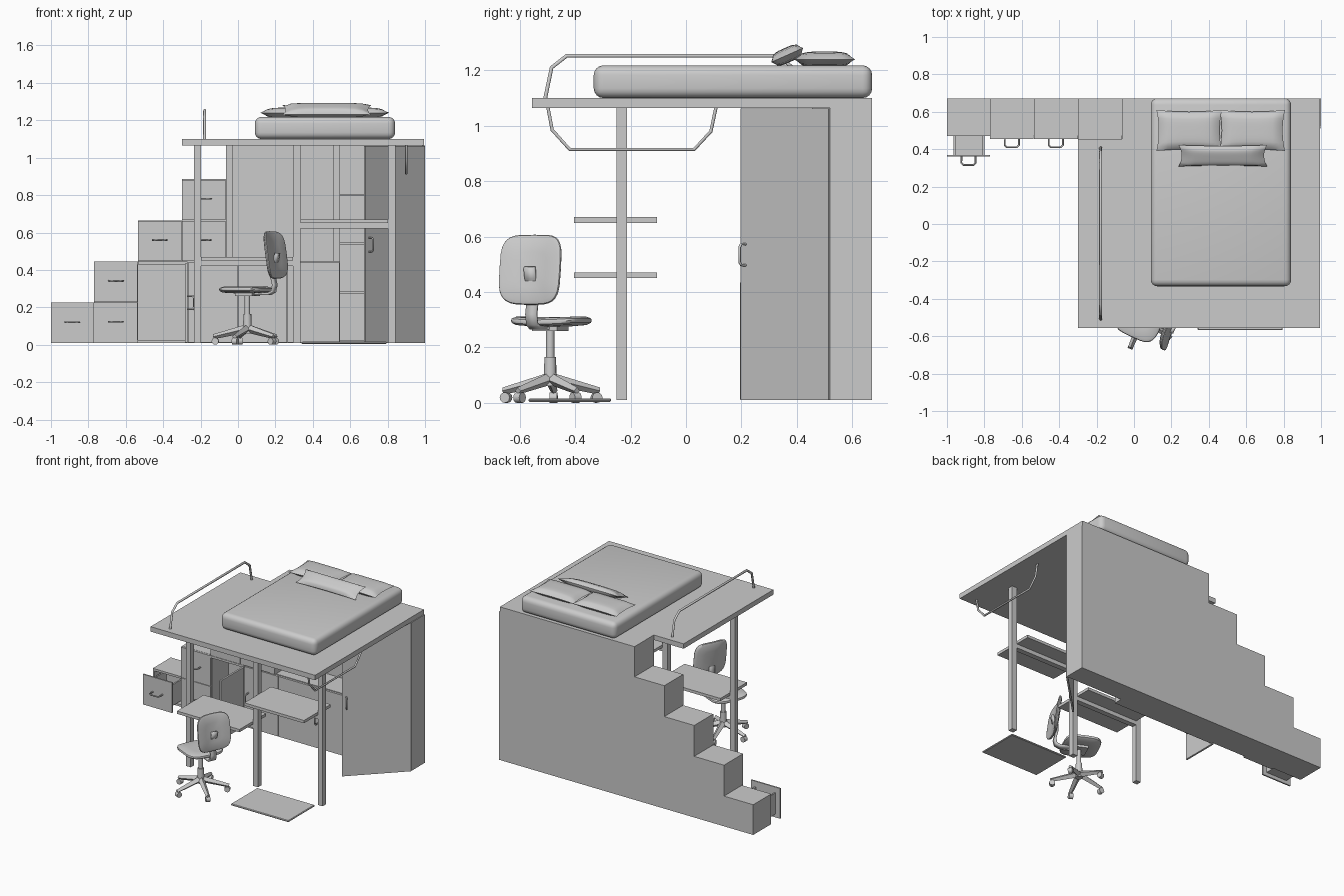
import bpy, bmesh, math
from mathutils import Matrix, Vector

if "Cube" in bpy.data.objects:
    bpy.data.objects.remove(bpy.data.objects["Cube"])

def finish(bm, name, smooth=False, m=None):
    bmesh.ops.recalc_face_normals(bm, faces=bm.faces)
    me = bpy.data.meshes.new(name)
    bm.to_mesh(me); bm.free()
    ob = bpy.data.objects.new(name, me)
    bpy.context.collection.objects.link(ob)
    if m: ob.matrix_world = m
    if smooth:
        bpy.ops.object.select_all(action='DESELECT')
        bpy.context.view_layer.objects.active = ob
        ob.select_set(True)
        bpy.ops.object.shade_smooth_by_angle(angle=math.radians(40))
    return ob

def box(name, x0, x1, y0, y1, z0, z1, bevel=0, seg=1, m=None):
    bm = bmesh.new()
    bmesh.ops.create_cube(bm, size=1, matrix=Matrix.Translation(((x0+x1)/2, (y0+y1)/2, (z0+z1)/2)) @ Matrix.Diagonal((x1-x0, y1-y0, z1-z0, 1)))
    if bevel:
        bmesh.ops.bevel(bm, geom=bm.edges[:], offset=bevel, segments=seg, profile=.5, affect='EDGES')
    return finish(bm, name, seg > 1, m)

def prism(name, pts, d):
    bm = bmesh.new()
    f = bm.faces.new([bm.verts.new(p) for p in pts])
    r = bmesh.ops.extrude_face_region(bm, geom=[f])
    bmesh.ops.translate(bm, vec=d, verts=[v for v in r['geom'] if isinstance(v, bmesh.types.BMVert)])
    return finish(bm, name)

def rod(name, a, b, r0, r1, n=12, m=None):
    a, b = Vector(a), Vector(b)
    bm = bmesh.new()
    t = Matrix.Translation((a+b)/2) @ (b-a).to_track_quat('Z', 'Y').to_matrix().to_4x4()
    bmesh.ops.create_cone(bm, cap_ends=True, segments=n, radius1=r0, radius2=r1, depth=(b-a).length, matrix=t)
    return finish(bm, name, n > 6, m)

def pipe(name, pts, r):
    cu = bpy.data.curves.new(name, 'CURVE')
    cu.dimensions = '3D'; cu.bevel_depth = r; cu.bevel_resolution = 1; cu.use_fill_caps = True
    s = cu.splines.new('POLY'); s.points.add(len(pts)-1)
    for p, q in zip(s.points, pts): p.co = (*q, 1)
    ob = bpy.data.objects.new(name, cu)
    bpy.context.collection.objects.link(ob)
    return ob

def handle(name, c, along, out, h=.038, d=.045):
    c, a, o = Vector(c), Vector(along), Vector(out)
    pipe(name, [c+a*h*s+o*d*t for s, t in ((-1, 0), (-1, .75), (-.7, 1), (.7, 1), (1, .75), (1, 0))], .005)

def pillow(name, c, sx, sy, h, tilt=0):
    bm = bmesh.new()
    nx, ny = 12, 10
    for sgn in (1, -1):
        g = []
        for i in range(nx+1):
            for j in range(ny+1):
                u, v = 2*i/nx-1, 2*j/ny-1
                g.append(bm.verts.new((u*sx*(1-.07*(1-v*v)), v*sy*(1-.09*(1-u*u)), sgn*h*((1-u**4)*(1-v**4))**.5)))
        for i in range(nx):
            for j in range(ny):
                k = i*(ny+1)+j
                bm.faces.new([g[k], g[k+1], g[k+ny+2], g[k+ny+1]])
    bmesh.ops.remove_doubles(bm, verts=bm.verts, dist=1e-5)
    return finish(bm, name, True, Matrix.Translation(c) @ Matrix.Rotation(tilt, 4, 'X'))

def pad(name, sx, sy, h, bend, m):
    # rounded-square cushion built from rings
    bm = bmesh.new(); n = 32; rings = []
    P = lambda x, y, z: bm.verts.new((x, y, z + bend*(x/sx)**2))
    for s, z in ((.5, h), (.88, h*.85), (.98, h*.45), (1, 0), (.98, -h*.45), (.88, -h*.85), (.5, -h)):
        ring = []
        for i in range(n):
            c, q = math.cos(2*math.pi*i/n), math.sin(2*math.pi*i/n)
            ring.append(P(sx*s*math.copysign(abs(c)**.5, c), sy*s*math.copysign(abs(q)**.5, q), z))
        rings.append(ring)
    for a, b in zip(rings, rings[1:]):
        for i in range(n): bm.faces.new([a[i], a[(i+1) % n], b[(i+1) % n], b[i]])
    for ring, z in ((rings[0], h), (rings[-1], -h)):
        c = P(0, 0, z)
        for i in range(n): bm.faces.new([ring[i], ring[(i+1) % n], c])
    return finish(bm, name, True, m)

X = [-1, -.77, -.535, -.30, -.065]
Z = [.225, .445, .665, .885, 1.065]
B, F, C = .672, .455, .47           # back, door fronts, carcass front

# stepped back panel
pts = [(1, B, .01), (-1, B, .01)]
for i, x in enumerate(X):
    pts.append((x, B, Z[i]))
    if i < 4: pts.append((X[i+1], B, Z[i]))
prism('back_panel', pts + [(1, B, 1.065)], (0, -.012, 0))

# lowest step: hollow shell with pulled-out drawer
box('step_top', -1, -.77, C, B, .21, .225)
box('step_bottom', -1, -.77, C, B, .01, .025)
box('step_side', -1, -.985, C, B, .01, .225)
box('drawer_front', -1, -.77, .36, .37, .01, .225)
box('drawer_bottom', -.965, -.80, .37, .57, .035, .045)
for x in (-.965, -.81): box('drawer_side', x, x+.01, .37, .57, .035, .185)
box('drawer_back', -.965, -.80, .56, .57, .035, .185)
handle('drawer_handle', (-.885, .36, .12), (1, 0, 0), (0, -1, 0))

# closed drawer columns
box('second_step', -.77, -.535, C, B, .01, .445)
box('third_step', -.535, -.30, C, B, .445, .665)
box('fourth_step', -.30, -.065, C, B, .445, .885)
for x, z in ((-.77, .01), (-.77, .228), (-.535, .447), (-.30, .447), (-.30, .667)):
    box('drawer_front', x+.001, x+.234, F, C, z, z+(.215 if z < .1 or z > .3 else .216))
    handle('drawer_handle', (x+.117, F, z+.113), (1, 0, 0), (0, -1, 0))

# open cupboard with its door swung outward
box('cupboard_floor', -.535, -.27, C, B, .01, .025)
box('cupboard_roof', -.535, -.27, F, B, .43, .445)
box('cupboard_door', -.283, -.27, .195, F, .012, .435)
handle('cupboard_handle', (-.27, .225, .225), (0, 0, 1), (1, 0, 0), .035, .035)

# low cabinet and niche
box('low_cabinet', -.27, .545, C, B, .01, .445)
for x0, x1 in ((-.268, -.003), (-.001, .263), (.265, .543)):
    box('low_door', x0, x1, F, C, .012, .44)
for x in (-.235, .31): handle('low_handle', (x, F, .225), (0, 0, 1), (0, -1, 0), .035, .035)
box('niche_left', -.065, -.03, F, B, .445, 1.065)
box('niche_right', .51, .545, F, B, .445, 1.065)

# wardrobe with shelves and door at 45 degrees
box('wardrobe_side', .985, 1, .52, B, .01, 1.065)
box('wardrobe_floor', .545, 1, .52, B, .01, .025)
for z in (.28, .54, .80): box('wardrobe_shelf', .545, .985, .53, B, z-.006, z+.006)
m = Matrix.Translation((.997, .518, 0)) @ Matrix.Rotation(math.radians(45), 4, 'Z')
box('wardrobe_door', -.45, 0, -.005, .007, .01, 1.063, m=m)
n = Vector((.707, -.707, 0))
handle('wardrobe_handle', Vector((.698, .218, .535)), (0, 0, 1), n, .038, .035)

# loft platform, notched for the top step
prism('platform', [(-.30, -.555, 1.065), (.995, -.555, 1.065), (.995, B, 1.065), (-.065, B, 1.065),
                   (-.065, .455, 1.065), (-.30, .455, 1.065)], (0, 0, .035))

# posts, desks, rails, floor mat
for x in (-.235, .295, .803): box('post', x, x+.038, -.25, -.213, .01, 1.065)
for x0, x1, z in ((-.197, .295, .45), (.333, .803, .65)):
    box('desk_top', x0, x1, -.405, -.105, z, z+.02)
    box('desk_rail', x0, x1, -.25, -.213, z-.028, z)
box('floor_mat', .34, .795, -.568, -.27, .004, .016, .004)
pipe('guard_rail', [(-.178, y, z) for y, z in ((-.51, 1.09), (-.485, 1.21), (-.43, 1.253), (.33, 1.253), (.385, 1.21), (.41, 1.09))], .008)
pipe('hanging_rail', [(.90, y, z) for y, z in ((-.50, 1.075), (-.483, .985), (-.42, .915), (.03, .915), (.09, .98), (.11, 1.075))], .007)

# bed
box('mattress', .09, .84, -.333, B, 1.10, 1.218, .035, 4)
for x in (.295, .632): pillow('pillow', (x, .50, 1.24), .175, .11, .028)
pillow('bolster', (.475, .365, 1.255), .237, .063, .027, math.radians(24))

# office chair
M = Matrix.Translation((.05, -.49, 0)) @ Matrix.Rotation(math.radians(65), 4, 'Z')
pad('seat', .13, .122, .017, .006, M @ Matrix.Translation((0, .01, .292)))
pad('backrest', .122, .128, .013, .022, M @ Matrix.Translation((0, -.15, .48)) @ Matrix.Rotation(math.radians(82), 4, 'X') @ Matrix.Rotation(math.pi, 4, 'Y') @ Matrix.Scale(-1, 4, (0, 0, 1)))
bm = bmesh.new()
path = [(-.03, .272), (-.13, .272), (-.155, .285), (-.162, .32), (-.15, .37), (-.148, .42), (-.168, .45), (-.178, .49)]
rows = [[bm.verts.new((s*.021, y, z)) for s in (-1, 1)] for y, z in path]
for a, b in zip(rows, rows[1:]): bm.faces.new([a[0], a[1], b[1], b[0]])
strut = finish(bm, 'back_strut', True, M)
mod = strut.modifiers.new('thick', 'SOLIDIFY'); mod.thickness = .014; mod.offset = 0
box('seat_bracket', -.05, .05, -.05, .05, .26, .278, m=M)
rod('column_sleeve', (0, 0, .06), (0, 0, .165), .024, .021, m=M)
rod('column', (0, 0, .16), (0, 0, .265), .015, .015, m=M)
T = Matrix.Translation((.05, -.49, 0))
for k in range(5):
    R = T @ Matrix.Rotation(math.radians(248+72*k), 4, 'Z')
    rod('chair_leg', (.01, 0, .085), (.182, 0, .043), .022, .013, 4, R)
    rod('caster_stem', (.172, 0, .02), (.172, 0, .045), .006, .006, 8, R)
    rod('caster', (.172, -.014, .019), (.172, .014, .019), .019, .019, 12, R)
